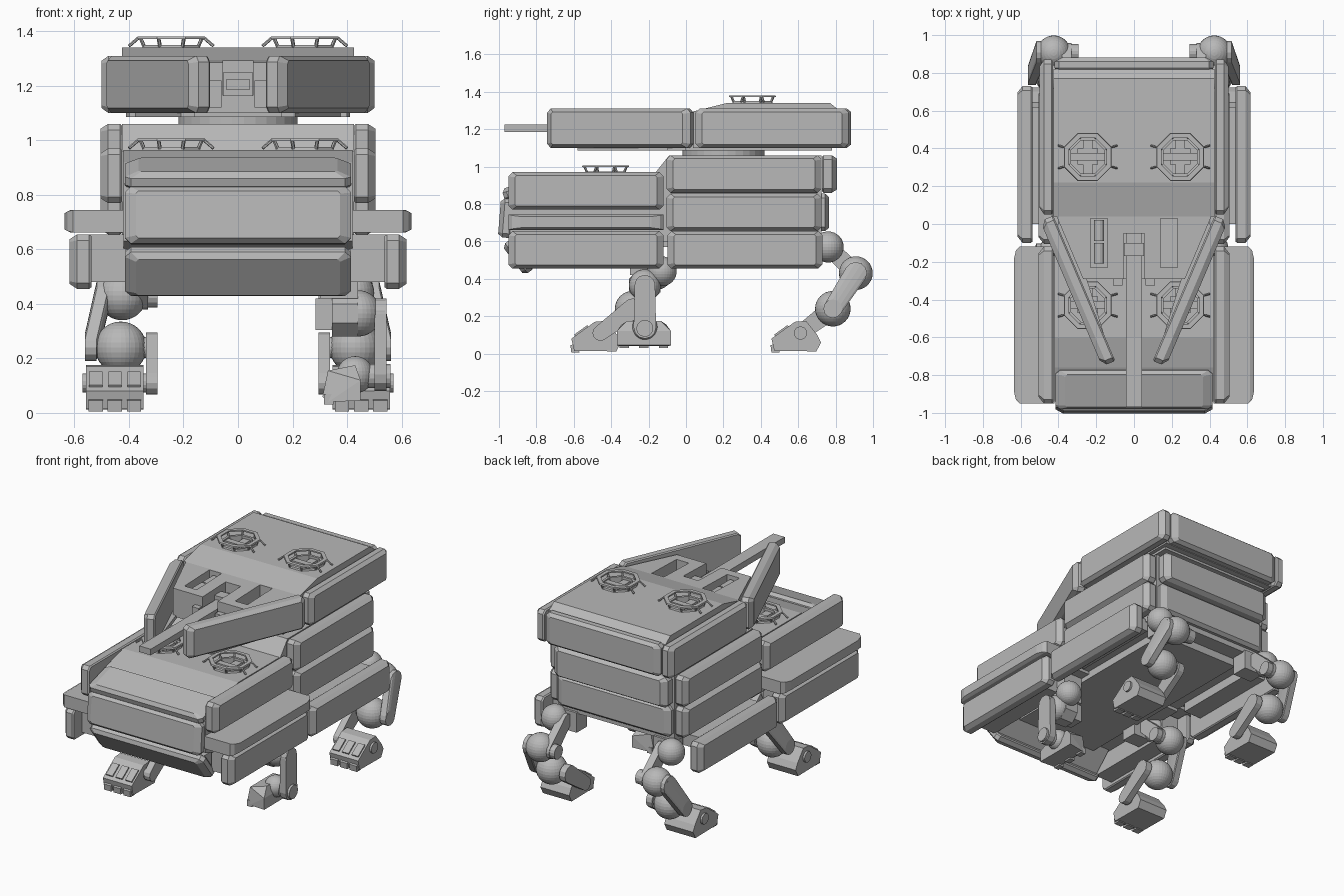
import bpy, bmesh, math
from mathutils import Vector as V

if "Cube" in bpy.data.objects:
    bpy.data.objects.remove(bpy.data.objects["Cube"])

grey = bpy.data.materials.new("plain grey")
grey.diffuse_color = (0.48, 0.48, 0.48, 1)
grey.use_nodes = True
grey.node_tree.nodes["Principled BSDF"].inputs["Base Color"].default_value = grey.diffuse_color


def finish(name, bm):
    bmesh.ops.recalc_face_normals(bm, faces=bm.faces)
    me = bpy.data.meshes.new(name)
    bm.to_mesh(me)
    bm.free()
    me.materials.append(grey)
    ob = bpy.data.objects.new(name, me)
    bpy.context.collection.objects.link(ob)
    return ob


def solid(name, pts, mirror=False):
    """Convex solid around points, optionally with a twin across x = 0."""
    bm = bmesh.new()
    for p in pts:
        bm.verts.new(p)
    r = bmesh.ops.convex_hull(bm, input=bm.verts[:])
    junk = [g for g in set(r["geom_interior"] + r["geom_unused"]) if isinstance(g, bmesh.types.BMVert)]
    bmesh.ops.delete(bm, geom=junk, context='VERTS')
    bmesh.ops.dissolve_limit(bm, angle_limit=0.01, verts=bm.verts[:], edges=bm.edges[:])
    ob = finish(name, bm)
    if mirror:
        solid(name + "_left", [(-p[0], p[1], p[2]) for p in pts])
    return ob


def box(name, x, y, z, mirror=False):
    return solid(name, [(a, b, c) for a in x for b in y for c in z], mirror)


def prism(name, prof, x, mirror=False):
    """Side profile (y, z) extruded between two x values."""
    return solid(name, [(a, p[0], p[1]) for a in x for p in prof], mirror)


def plate(name, c, u, n, L, H, T, end=0.05, mirror=False):
    """Armour slab: clipped corners, outer face inset. c = centre of slab."""
    c, u, n = V(c), V(u).normalized(), V(n).normalized()
    v = n.cross(u)
    pts = []

    def octo(l, h, d, k):
        for a in (-1, 1):
            for b in (-1, 1):
                for i, j in ((l - k, h), (l, h - k)):
                    pts.append(c + u * a * i + v * b * j + n * d)
    octo(L / 2 - .006, H / 2 - .006, -T / 2, .02)
    octo(L / 2, H / 2, -T / 2 + .008, .022)
    octo(L / 2, H / 2, T * .15, .022)
    octo(L / 2 - end, H / 2 - .018, T / 2, .01)
    return solid(name, pts, mirror)


def rod(name, a, b, r, seg=16):
    a, b = V(a), V(b)
    q = (b - a).to_track_quat('Z', 'Y')
    pts = [p + q @ V((r * math.cos(t), r * math.sin(t), 0)) for p in (a, b)
           for t in [(i + .5) * math.tau / seg for i in range(seg)]]
    return solid(name, pts)


def ball(name, c, r):
    bm = bmesh.new()
    bmesh.ops.create_uvsphere(bm, u_segments=32, v_segments=16, radius=r)
    bmesh.ops.translate(bm, verts=bm.verts, vec=c)
    return finish(name, bm)


def link(name, a, b, ra, rb, x):
    """Flat rounded bar in the yz plane between joints a and b."""
    prof = [(c[0] + r * math.cos(i * math.tau / 12), c[1] + r * math.sin(i * math.tau / 12))
            for c, r in ((a, ra), (b, rb)) for i in range(12)]
    return prism(name, prof, x)


def ring(name, c, rows):
    """Octagonal ring swept through a closed list of (radius, z)."""
    bm = bmesh.new()
    loops = [[bm.verts.new((c[0] + r * math.cos((i + .5) * math.tau / 8),
                            c[1] + r * math.sin((i + .5) * math.tau / 8), c[2] + z))
              for i in range(8)] for r, z in rows]
    for k in range(len(loops)):
        A, B = loops[k], loops[(k + 1) % len(loops)]
        for i in range(8):
            j = (i + 1) % 8
            bm.faces.new((A[i], A[j], B[j], B[i]))
    return finish(name, bm)


def cut(target, cutter):
    cutter.hide_render = True
    cutter.hide_viewport = True
    cutter.display_type = 'WIRE'
    m = target.modifiers.new("cut", 'BOOLEAN')
    m.operation, m.object, m.solver = 'DIFFERENCE', cutter, 'EXACT'


X, Y = V((1, 0, 0)), V((0, 1, 0))

# hull bodies
front_hull = prism("front_hull", [(-.94, .63), (-.94, .84), (-.76, .92), (-.60, .965), (-.08, .965), (-.08, .60), (-.85, .60)], (-.42, .42))
prism("rear_hull", [(-.17, .96), (-.09, 1.06), (.725, 1.06), (.725, .62), (-.10, .62)], (-.425, .425))
box("belly", (-.30, .30), (-.80, .62), (.57, .63))
prism("nose_underside", [(-.93, .60), (-.84, .48), (-.72, .60)], (-.40, .40))

# hull side armour
for nm, x, y, z, h in (("front_upper", .465, -.535, .87, .20), ("rear_upper", .465, .31, .96, .20),
                       ("rear_middle", .465, .31, .755, .20), ("front_lower", .578, -.535, .555, .20),
                       ("rear_lower", .578, .315, .555, .20)):
    plate(nm + "_side_plate", (x, y, z), Y, X, .83, h, .08, .035, True)
solid("side_shelf", [(x, -.535 + s * l, .703 + t * h) for s in (-1, 1) for t in (-1, 1) for x, l, h in
                     ((.42, .415, .041), (.605, .415, .041), (.615, .395, .041), (.636, .35, .03), (.625, .395, .036))], True)
box("front_plate_mount", (.41, .545), (-.86, -.22), (.48, .655), True)
box("rear_plate_mount", (.41, .55), (.0, .62), (.56, .64), True)

# nose and back armour
plate("nose_top_plate", (0, -.875, .882), X, (0, -.3, 1), .83, .215, .06, .05)
plate("nose_plate", (0, -.965, .725), X, (0, -1, .08), .83, .21, .065, .04)
plate("nose_lower_plate", (0, -.90, .515), X, (0, -.8, -.6), .83, .20, .06, .04)
plate("back_upper_plate", (0, .768, .96), X, Y, .83, .20, .08, .04)
plate("back_middle_plate", (0, .735, .755), X, Y, .83, .20, .06, .04)

# turret
turret = prism("turret_body", [(.04, 1.10), (.04, 1.295), (.22, 1.34), (.77, 1.34), (.82, 1.30), (.82, 1.10)], (-.425, .425))
deck = solid("turret_front_deck", [(s * x, y, z) for s in (-1, 1) for x, y, z in
                                   ((.41, .041, 1.10), (.41, .041, 1.295), (.27, -.29, 1.10), (.27, -.29, 1.285))])
box("turret_base", (-.40, .40), (-.10, .78), (1.085, 1.105))
rod("turret_ring", (0, .2, 1.05), (0, .2, 1.09), .22, 32)
solid("turret_arm", [(x, y, z) for x, y in ((.41, .0), (.34, .0), (.16, -.58), (.21, -.58)) for z in (1.085, 1.11)], True)
plate("turret_side_plate", (.465, .46, 1.205), Y, X, .82, .21, .07, .035, True)
plate("turret_front_plate", (.298, -.355, 1.205), (.32, .75, 0), (.75, -.32, 0), .835, .21, .075, .035, True)
plate("turret_back_plate", (0, .85, 1.205), X, Y, .84, .21, .065, .04)

# gun, lying in a slot of the deck
cut(deck, box("gun_slot_cutter", (-.055, .055), (-.35, -.05), (1.165, 1.40)))
box("gun_barrel", (-.042, .042), (-.97, -.05), (1.185, 1.225))
box("gun_mantlet", (-.054, .054), (-.17, -.10), (1.165, 1.25))
box("mantlet_cheek", (.06, .11), (-.325, -.27), (1.12, 1.22), True)

# deck slots with canisters in the left one
for s in (-1, 1):
    cut(deck, box("slot_cutter", (s * .185 - .045, s * .185 + .045), (-.23, .03), (1.215, 1.35)))
for y in (-.21, -.09):
    rod("canister", (-.185, y, 1.245), (-.185, y + .11, 1.245), .027)

# vent hatches on turret and front hull
for body, hy, hz in ((turret, .355, 1.338), (front_hull, -.43, .963)):
    for s in (-1, 1):
        x = s * .245
        cut(body, rod("vent_cutter", (x, hy, hz - .06), (x, hy, hz + .05), .10, 8))
        ring("vent_rim", (x, hy, hz), [(.118, -.005), (.112, .012), (.095, .012), (.095, -.005)])
        ring("vent_guard", (x, hy, hz), [(.137, .034), (.134, .043), (.108, .043), (.108, .034)])
        for i in range(8):
            t = (i + .5) * math.tau / 8
            d = V((math.cos(t), math.sin(t), 0))
            rod("vent_strut", V((x, hy, hz)) + d * .105, V((x, hy, hz + .038)) + d * .122, .007, 6)
        for i in (-1, 1):
            for j in (-1, 1):
                rod("vent_ear", (x + i * .12, hy + j * .05, hz + .038), (x + i * .155, hy + j * .06, hz + .008), .006, 6)
        box("vent_bar", (x - .095, x + .095), (hy - .018, hy + .022), (hz - .03, hz + .004))
        box("vent_bar", (x - .025, x + .025), (hy - .09, hy + .09), (hz - .04, hz - .004))
        box("vent_core", (x - .055, x + .055), (hy - .04, hy + .045), (hz - .055, hz - .01))

# foot side profile, measured from the ankle (along, up)
FOOT = [(-.14, .015), (-.155, .08), (-.03, .17), (.03, .175), (.09, .10), (.11, .06), (.085, .012)]


def foot(f):
    solid("foot", [f(x, y, z) for x in (-.105, .105) for y, z in FOOT])
    for x in (-.07, 0, .07):
        solid("toe", [f(x + d, y, z) for d in (-.026, .026) for y, z in
                      ((-.155, .005), (-.16, .045), (-.13, .055), (-.11, .005))])
        solid("toe_pad", [f(x + d, y, z) for d in (-.024, .024) for y, z in
                          ((-.14, .102), (-.07, .152), (-.06, .14), (-.13, .085))])


# matching legs: both rear, and front left
def leg(s, dy):
    def at(x, p):
        return (s * x, p[0] + dy, p[1])
    hip, knee, shin, ankle = (.76, .57), (.908, .43), (.785, .24), (.612, .11)
    sh = lambda p: (p[0] + dy, p[1])
    ball("hip_ball", at(.425, hip), .083)
    box("hip_block", (s * .28, s * .42), (hip[0] + dy - .13, hip[0] + dy - .02), (.50, .63))
    link("hip_link", sh(hip), sh(knee), .045, .05, (s * .33, s * .38))
    ball("knee_ball", at(.425, knee), .09)
    rod("knee_axle", at(.295, knee), at(.52, knee), .045, 16)
    # thigh bar leans outward toward the shin joint
    solid("thigh_link", [(s * (x + o), c[0] + dy + r * math.cos(i * math.tau / 12), c[1] + r * math.sin(i * math.tau / 12))
                         for c, r, x in ((knee, .06, .475), (shin, .05, .52)) for o in (0, .042) for i in range(12)])
    ball("shin_ball", at(.43, shin), .095)
    rod("shin_axle", at(.30, shin), at(.55, shin), .04, 16)
    link("shin_link", sh(shin), sh(ankle), .055, .042, (s * .295, s * .338))
    rod("ankle_axle", at(.295, ankle), at(.57, ankle), .035, 16)
    foot(lambda x, y, z: (s * .452 + x, ankle[0] + dy + y, z))


leg(1, 0)
leg(-1, 0)
leg(-1, -1.07)

# front right leg, standing straight with its foot turned inward
box("turned_hip_block", (.30, .44), (-.30, -.15), (.42, .63))
box("turned_knee_cap", (.285, .35), (-.27, -.17), (.305, .42))
rod("turned_knee_housing", (.345, -.22, .365), (.44, -.22, .365), .092, 8)
ball("turned_hip_ball", (.42, -.13, .44), .08)
ball("turned_knee_ball", (.44, -.22, .365), .085)
rod("turned_knee_axle", (.44, -.22, .365), (.54, -.22, .365), .055)
link("turned_shin_link", (-.22, .365), (-.22, .14), .055, .06, (.50, .545))
ball("turned_ankle_ball", (.43, -.22, .14), .068)
rod("turned_ankle_axle", (.43, -.22, .135), (.56, -.22, .135), .045)
solid("turned_foot", [(x, -.225 + s * w, z) for s in (-1, 1) for x, z, w in
                      ((.31, .06, .12), (.33, .155, .12), (.43, .175, .09), (.45, .12, .145), (.45, .045, .145), (.33, .04, .13))])
for y in (-.33, -.225, -.12):
    box("turned_toe", (.315, .35), (y - .025, y + .025), (.03, .07))
